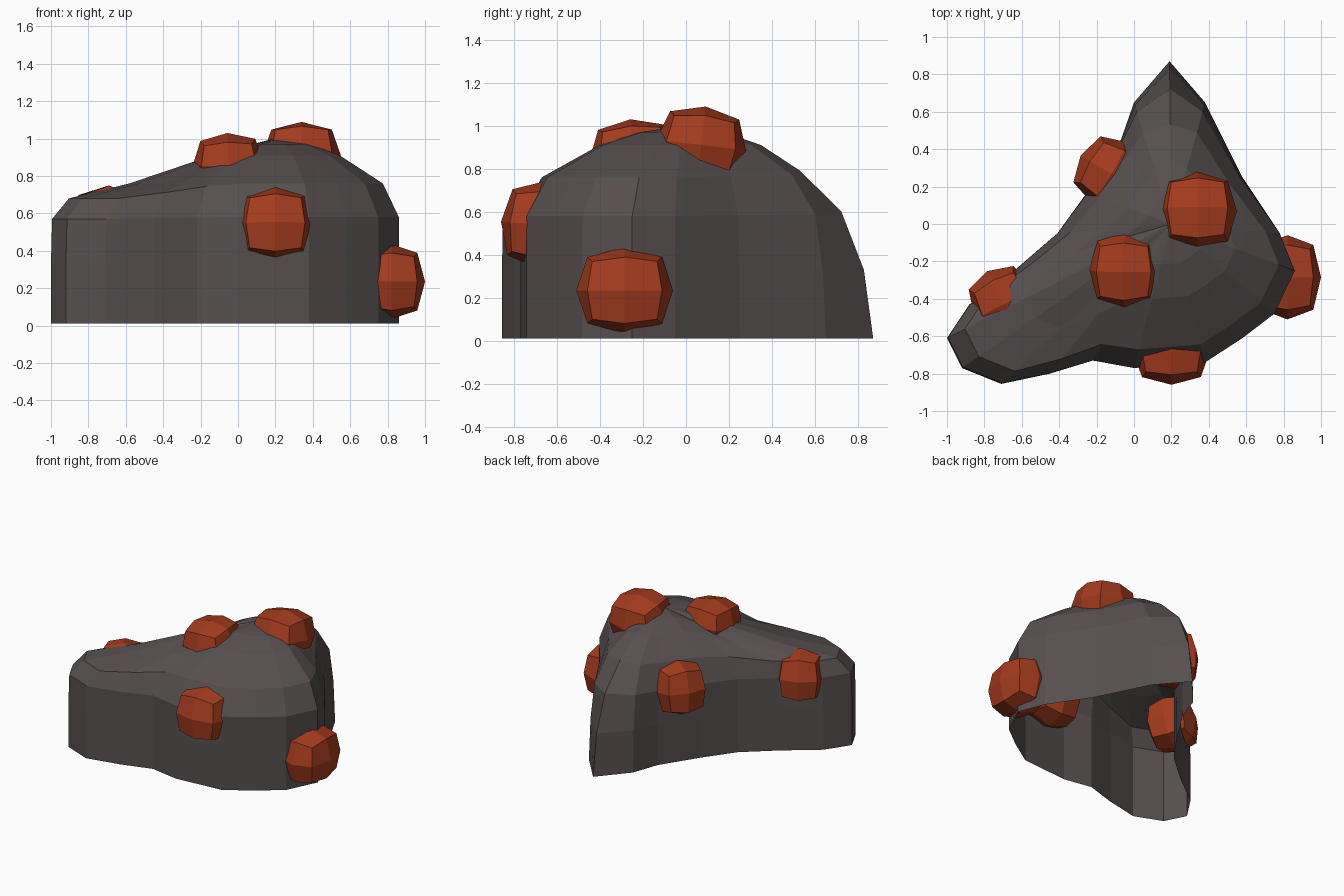
import bpy, bmesh, math
from mathutils import Vector

if "Cube" in bpy.data.objects:
    bpy.data.objects.remove(bpy.data.objects["Cube"])


def material(name, rgb):
    m = bpy.data.materials.new(name)
    m.diffuse_color = (*rgb, 1)
    m.use_nodes = True
    m.node_tree.nodes["Principled BSDF"].inputs["Base Color"].default_value = m.diffuse_color
    return m


def finish(bm, name, mat):
    bmesh.ops.recalc_face_normals(bm, faces=bm.faces)
    me = bpy.data.meshes.new(name)
    bm.to_mesh(me)
    bm.free()
    me.materials.append(mat)
    ob = bpy.data.objects.new(name, me)
    bpy.context.collection.objects.link(ob)
    return ob


def skin(bm, rings):
    # quads between neighbouring closed rings
    for a, b in zip(rings, rings[1:]):
        n = len(a)
        for i in range(n):
            j = (i + 1) % n
            bm.faces.new((a[i], a[j], b[j], b[i]))


rock_grey = material("rock grey", (0.094, 0.078, 0.077))
rust_red = material("rust red", (0.37, 0.044, 0.013))

# Rock shell: ground outline (x, y, tip weight, toe weight), open underneath
outline = [
    (.19, .87, 1, 0), (.38, .65, .45, 0), (.58, .25, .15, 0), (.78, -.05, 0, 0),
    (.86, -.25, 0, 0), (.75, -.48, 0, 0), (.58, -.61, 0, 0), (.38, -.74, 0, 0),
    (0, -.77, 0, 0), (-.22, -.73, 0, .2), (-.45, -.80, 0, .6), (-.71, -.855, 0, 1),
    (-.92, -.77, 0, 1), (-1, -.61, 0, 1), (-.88, -.43, 0, 1), (-.63, -.24, 0, .8),
    (-.41, -.05, 0, .3), (-.25, .17, .05, 0), (-.07, .45, .12, 0), (0, .65, .45, 0)]
# Profiles from rim to summit: (share of distance to summit axis, height)
wall = [(1, .01), (1, .33), (1, .58), (.87, .76), (.52, .91), (.28, .97)]
tip = [(1, .01), (.95, .33), (.83, .60), (.61, .79), (.40, .91), (.20, .97)]
toe = [(1, .01), (1, .33), (.995, .57), (.92, .68), (.65, .76), (.33, .89)]
summit = Vector((.2, 0, 1))

bm = bmesh.new()
rings = []
for w, t, k in zip(wall, tip, toe):
    ring = []
    for x, y, wt, wk in outline:
        f, z = (w[i] * (1 - wt - wk) + t[i] * wt + k[i] * wk for i in (0, 1))
        ring.append(bm.verts.new((summit.x + (x - summit.x) * f,
                                  summit.y + (y - summit.y) * f, z)))
    rings.append(ring)
skin(bm, rings)
top = bm.verts.new(summit)
last = rings[-1]
for i in range(len(last)):
    bm.faces.new((last[i], last[(i + 1) % len(last)], top))
finish(bm, "rock_shell", rock_grey)


# Lumps: cubes cut 2 x 2 per face and rounded, sunk into the shell
def lump(name, centre, normal, ru, rv, depth):
    bm = bmesh.new()
    n = Vector(normal).normalized()
    u = Vector((1, 0, 0)) if n.z > .8 else Vector((-n.y, n.x, 0))
    u = (u - n * u.dot(n)).normalized()
    v = n.cross(u)
    bmesh.ops.create_cube(bm, size=2)
    bmesh.ops.subdivide_edges(bm, edges=bm.edges[:], cuts=1, use_grid_fill=True)
    for p in bm.verts:
        ones = round(p.co.length_squared)      # 1 face centre, 2 edge, 3 corner
        a, b, c = p.co * {1: 1, 2: .77, 3: .67}[ones]
        p.co = Vector(centre) + u * a * ru + v * b * rv + n * c * depth
    finish(bm, name, rust_red)


lump("lump_right", (.82, -.285, .235), (1, 0, 0), .225, .2, .18)
lump("lump_front", (.2, -.68, .54), (0, -1, .08), .205, .2, .18)
lump("lump_top_right", (.34, .07, .91), (0, .12, 1), .21, .21, .18)
lump("lump_top_middle", (-.05, -.245, .87), (-.04, -.08, 1), .19, .2, .16)
lump("lump_back_left", (-.14, .28, .57), (-.85, .5, .12), .185, .2, .17)
lump("lump_left", (-.70, -.41, .555), (-.45, .85, .1), .175, .195, .18)
